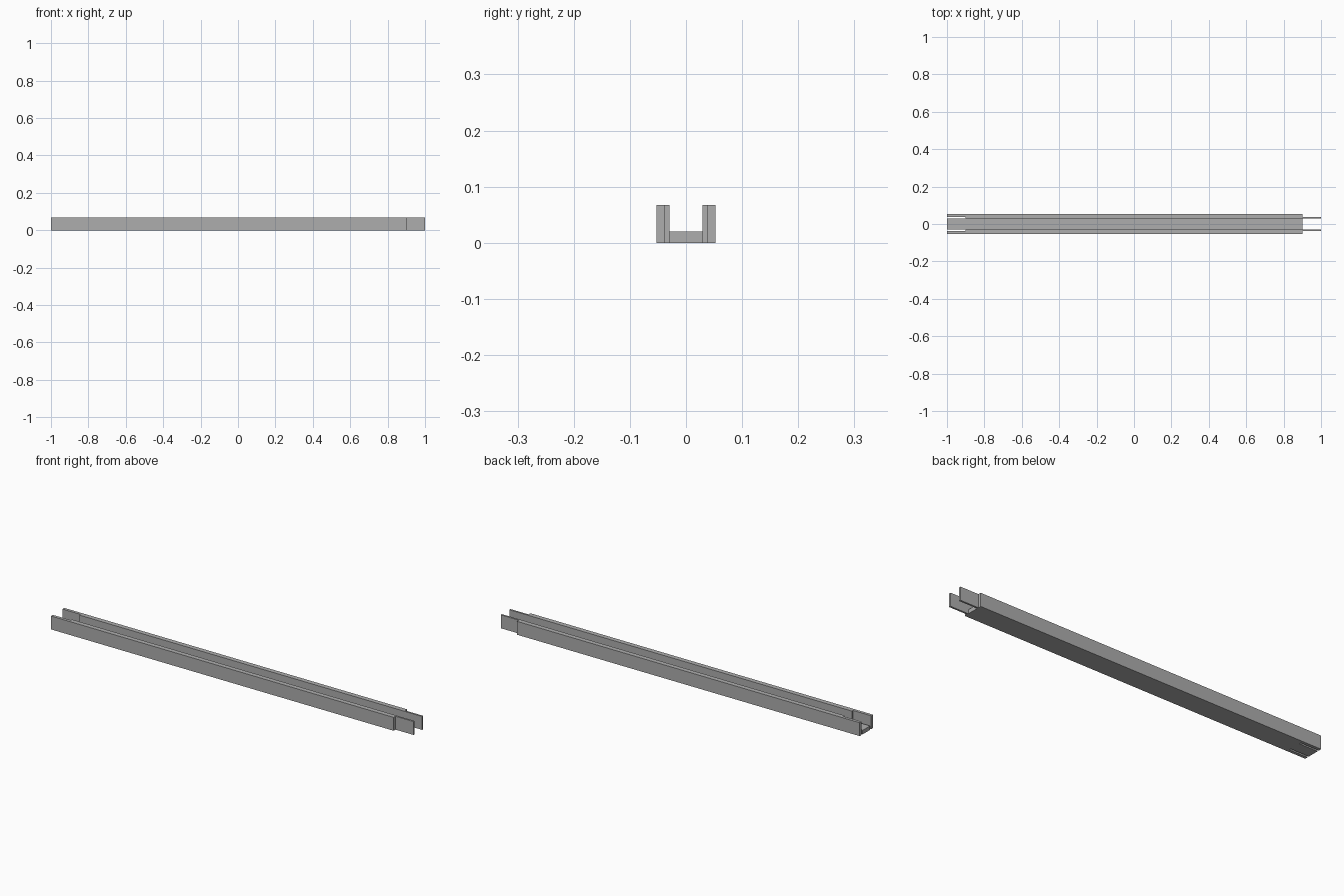
import bpy

cube = bpy.data.objects.get("Cube")
if cube:
    bpy.data.objects.remove(cube, do_unlink=True)

# Single plain grey
grey = bpy.data.materials.new("plain grey")
colour = (0.42, 0.42, 0.42, 1)
grey.use_nodes = True
grey.diffuse_color = colour
grey.node_tree.nodes["Principled BSDF"].inputs["Base Color"].default_value = colour

HEIGHT, FLOOR = 0.067, 0.02
INNER, SEAM, OUTER = 0.029, 0.038, 0.053   # half widths of the channel layers
END, STEP = 1.0, 0.9                       # the layers are offset to interlock


def board(name, x, y, z):
    """Box spanning the given (low, high) ranges."""
    spans = (x, y, z)
    bpy.ops.mesh.primitive_cube_add(size=1, location=[sum(s) / 2 for s in spans])
    obj = bpy.context.object
    obj.name = obj.data.name = name
    obj.scale = [s[1] - s[0] for s in spans]
    bpy.ops.object.transform_apply(location=False, rotation=False, scale=True)
    obj.data.materials.append(grey)


# Floor of the channel
board("floor_board", (-END, STEP), (-INNER, INNER), (0, FLOOR))

# Outer walls, and inner walls shifted along to form tongues and slots
for label, side in (("front", -1), ("back", 1)):
    board(label + "_outer_wall", (-END, STEP),
          sorted((side * SEAM, side * OUTER)), (0, HEIGHT))
    board(label + "_inner_wall", (-STEP, END),
          sorted((side * INNER, side * SEAM)), (0, HEIGHT))
